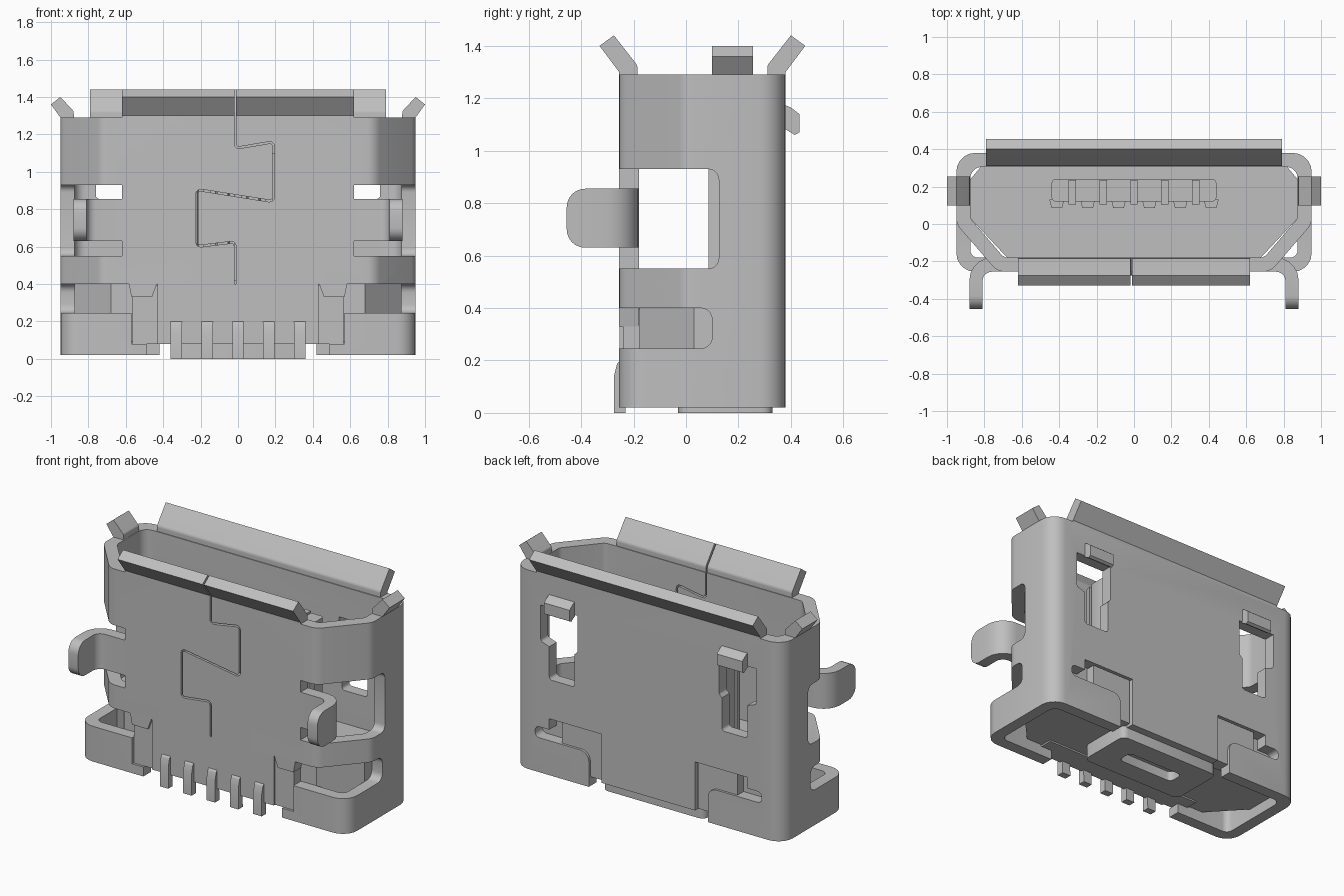
import bpy, bmesh, math
from mathutils import Vector

if "Cube" in bpy.data.objects:
    bpy.data.objects.remove(bpy.data.objects["Cube"])

metal = bpy.data.materials.new("grey metal")
metal.diffuse_color = (0.52, 0.52, 0.52, 1)
metal.use_nodes = True
metal.node_tree.nodes["Principled BSDF"].inputs["Base Color"].default_value = metal.diffuse_color


def prism(name, pts, axis, a, b):
    """Extrude a 2D outline along an axis from a to b."""
    place = {'x': lambda p, t: (t, p[0], p[1]),
             'y': lambda p, t: (p[0], t, p[1]),
             'z': lambda p, t: (p[0], p[1], t)}[axis]
    bm = bmesh.new()
    lo = [bm.verts.new(place(p, a)) for p in pts]
    hi = [bm.verts.new(place(p, b)) for p in pts]
    n = len(pts)
    bm.faces.new(lo)
    bm.faces.new(hi[::-1])
    for i in range(n):
        bm.faces.new((lo[i], hi[i], hi[(i + 1) % n], lo[(i + 1) % n]))
    bmesh.ops.recalc_face_normals(bm, faces=bm.faces)
    me = bpy.data.meshes.new(name)
    bm.to_mesh(me)
    bm.free()
    me.materials.append(metal)
    ob = bpy.data.objects.new(name, me)
    bpy.context.collection.objects.link(ob)
    return ob


def box(name, x0, x1, y0, y1, z0, z1):
    return prism(name, [(x0, y0), (x1, y0), (x1, y1), (x0, y1)], 'z', z0, z1)


def fillet(pts, n=5):
    """Round the corners of an outline; each point is (u, v, radius)."""
    out = []
    for i, p in enumerate(pts):
        c = Vector(p[:2])
        r = p[2] if len(p) > 2 else 0
        if r == 0:
            out.append(tuple(c))
            continue
        d1 = (Vector(pts[i - 1][:2]) - c).normalized()
        d2 = (Vector(pts[(i + 1) % len(pts)][:2]) - c).normalized()
        half = d1.angle(d2) / 2
        o = c + (d1 + d2).normalized() * (r / math.sin(half))
        s = c + d1 * (r / math.tan(half)) - o
        e = c + d2 * (r / math.tan(half)) - o
        w = s.angle(e)
        for k in range(n + 1):
            t = k / n
            q = o + (s * math.sin((1 - t) * w) + e * math.sin(t * w)) / math.sin(w)
            out.append((q.x, q.y))
    return out


def flip(pts):
    return [(-p[0],) + tuple(p[1:]) for p in pts]


def sym(half):
    return half + flip(half)[::-1]


def cut(ob, cutters):
    bpy.context.view_layer.objects.active = ob
    for c in cutters:
        m = ob.modifiers.new("cut", 'BOOLEAN')
        m.operation, m.solver, m.object = 'DIFFERENCE', 'EXACT', c
        bpy.ops.object.modifier_apply(modifier=m.name)
        bpy.data.objects.remove(c)


# Shell: rounded box, slanted front corners above the rear flaps, hollowed
outer_low = fillet(sym([(.95, .38, .1), (.95, -.255, .1)]))
inner_low = fillet(sym([(.875, .305, .05), (.875, -.18, .04)]))
slant = fillet(sym([(.95, .38, .1), (.95, .0, .09), (.73, -.255, .09)]))
inner_up = fillet(sym([(.875, .305, .06), (.875, .03, .05), (.695, -.18, .05)]))
shell = prism("shell", outer_low, 'z', .02, 1.29)
arc = [p for p in slant if p[0] > 0 and p[1] < .2]
wedge = arc + [(arc[-1][0], -.4), (1.1, -.4), (1.1, arc[0][1])]
cutters = [prism("c", w, 'z', .4, 1.5) for w in (wedge, flip(wedge))]
cutters += [prism("c", inner_low, 'z', -.1, .4), prism("c", inner_up, 'z', .39, 1.5)]

# Openings in the sides and front
side_win = fillet([(-.5, .55), (.125, .55, .04), (.125, .93, .04), (-.5, .93)])
low_win = fillet([(-.5, .245), (.1, .245, .045), (.1, .4, .045), (-.5, .4)])
cutters += [prism("c", side_win, 'x', .62, 1.1), prism("c", side_win, 'x', -1.1, -.62),
            prism("c", low_win, 'x', -1.1, 1.1),
            box("c", -.57, .57, -.5, -.1, .08, .3), box("c", -.49, .49, -.5, -.1, -.1, .1)]

# Openings in the back: latch windows, rear slots, centre notch
latch_win = fillet([(.52, .63, .02), (.70, .63, .02), (.70, .84), (.76, .86, .02),
                    (.76, 1.09), (.50, 1.09), (.50, .86, .02), (.52, .84)])
rear_slot = fillet([(.42, -.1), (.42, .24, .06), (.80, .24, .03), (.80, .31, .03),
                    (.70, .31), (.70, .38), (.33, .38), (.33, -.1)])
for pts in (latch_win, rear_slot):
    cutters += [prism("c", p, 'y', .2, .6) for p in (pts, flip(pts))]
cutters.append(box("c", -.36, .36, .2, .6, -.1, .07))

# Interlocking seam on the front
path = [Vector(p) for p in fillet(
    [(-.015, 1.4), (-.015, 1.125, .02), (.19, 1.16, .02), (.19, .84, .02),
     (-.22, .905, .02), (-.22, .6, .02), (-.015, .625, .02), (-.015, .3)], 3)]
left, right = [], []
for i, p in enumerate(path):
    d = (path[min(i + 1, len(path) - 1)] - path[max(i - 1, 0)]).normalized()
    side = Vector((-d.y, d.x)) * .005
    left.append(tuple(p + side))
    right.append(tuple(p - side))
cutters.append(prism("c", left + right[::-1], 'y', -.4, -.1))
cut(shell, cutters)

# Flared lips around the mouth
back_lip = fillet([(.31, 1.28), (.31, 1.325, .03), (.40, 1.44), (.455, 1.40),
                   (.38, 1.30), (.38, 1.28)])
front_lip = fillet([(-.255, 1.28), (-.255, 1.30), (-.33, 1.40), (-.275, 1.44),
                    (-.185, 1.325, .03), (-.185, 1.28)])
side_lip = fillet([(.875, 1.28), (.88, 1.325, .02), (.95, 1.40), (1.0, 1.36),
                   (.95, 1.29), (.95, 1.28)])
prism("back_lip", back_lip, 'x', -.79, .79)
prism("front_lip_left", front_lip, 'x', -.62, -.02)
prism("front_lip_right", front_lip, 'x', -.01, .62)

# Parts that repeat on both sides
leg = fillet([(.60, -.18), (.88, -.18, .12), (.88, -.455), (.81, -.455),
              (.81, -.255, .05), (.60, -.255)])
front_tab = [(.43, .41), (.46, .33), (.57, .33), (.585, .41)]
latch = [(.375, 1.085), (.375, 1.175), (.40, 1.165), (.432, 1.14), (.432, 1.07), (.415, 1.06)]
for name, s in (("right", 1), ("left", -1)):
    m = (lambda p: p) if s == 1 else flip
    prism("side_lip_" + name, m(side_lip), 'y', .10, .255)
    mount = prism("mounting_leg_" + name, m(leg), 'z', .63, .855)
    # rounded foot ends, trimmed from the leg corners
    for z, dz in ((.63, 1), (.855, -1)):
        corner = [(-.455 + .07 * (1 - math.sin(a)), z + dz * .07 * (1 - math.cos(a)))
                  for a in [k * math.pi / 12 for k in range(7)]]
        corner += [(-.50, corner[-1][1]), (-.50, z - dz * .05), (corner[0][0], z - dz * .05)]
        cut(mount, [prism("c", corner, 'x', s * .78, s * .92)])
    prism("front_tab_" + name, m(front_tab), 'y', -.255, -.18)
    prism("latch_tab_" + name, latch, 'x', s * .52, s * .70)
    x0, x1 = sorted((s * .34, s * .62))
    box("housing_rear_fill_" + name, x0, x1, .28, .365, .08, .375)

# Plastic housing inside the shell
base = sym([(.82, .304), (.874, .24), (.874, .03), (.68, -.178)])
prism("housing_base", base, 'z', .09, .42)
box("housing_shoulder", -.565, .565, -.24, -.1, .08, .395)
box("housing_front", -.43, .43, -.253, -.1, .08, .399)
foot = prism("housing_foot", fillet(sym([(.36, -.03, .04), (.36, .33, .04)]), 4), 'z', 0, .1)
cut(foot, [prism("c", fillet(sym([(.2, .10, .03), (.2, .2, .03)]), 4), 'z', -.1, .06)])

# Tongue with ribs between the contacts
tongue = fillet(sym([(.44, .24, .02), (.44, .12, .02)]), 3)
prism("tongue", tongue, 'z', .4, 1.1)
for i in range(6):
    x = (i - 2.5) * .165
    w = .04
    prism("tongue_rib", [(x - w, .13), (x - w * .7, .085), (x + w * .7, .085), (x + w, .13)],
          'z', .4, 1.08)

# Five contacts: solder pins at the front and blades along the tongue
pin = fillet([(-.23, 0), (-.275, 0), (-.275, .14), (-.262, .19, .02), (-.24, .21), (-.20, .21),
              (-.20, .165), (-.235, .15)])
for i in range(5):
    x = (i - 2) * .165
    prism("solder_pin", pin, 'x', x - .03, x + .03)
    box("contact_blade", x - .02, x + .02, .105, .235, .4, 1.115)

# Smooth the curved parts, keep corners sharp
bpy.ops.object.select_all(action='DESELECT')
for ob in bpy.context.scene.objects:
    ob.select_set(True)
    bpy.context.view_layer.objects.active = ob
bpy.ops.object.shade_smooth_by_angle(angle=math.radians(30))
